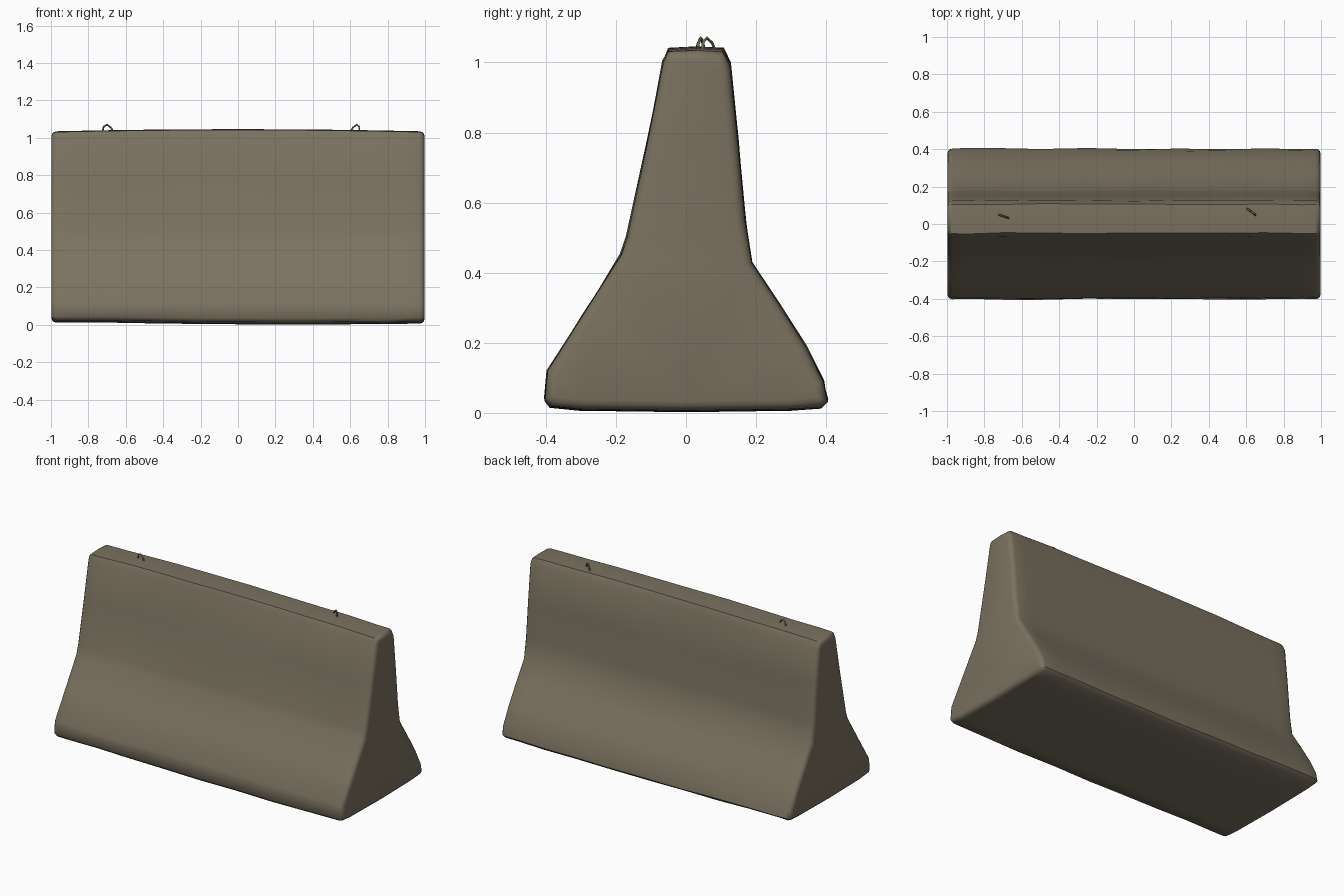
import bpy, bmesh, random
from mathutils import Vector

if "Cube" in bpy.data.objects:
    bpy.data.objects.remove(bpy.data.objects["Cube"])

random.seed(4)

concrete = bpy.data.materials.new("weathered_concrete")
concrete.diffuse_color = (0.195, 0.167, 0.117, 1)
concrete.use_nodes = True
concrete.node_tree.nodes["Principled BSDF"].inputs["Base Color"].default_value = concrete.diffuse_color

# Cross-section of the barrier (y, z): wide foot, sloped shoulder, narrow top
profile = [(-0.30, 0.012), (-0.385, 0.02), (-0.403, 0.04), (-0.395, 0.12),
           (-0.29, 0.285), (-0.185, 0.45), (-0.168, 0.50), (-0.11, 0.77),
           (-0.064, 1.0), (-0.05, 1.03), (0.03, 1.034), (0.105, 1.03),
           (0.125, 0.99), (0.148, 0.77), (0.168, 0.55), (0.187, 0.43),
           (0.265, 0.31), (0.34, 0.19), (0.392, 0.09), (0.403, 0.035),
           (0.385, 0.018), (0.30, 0.012), (0.0, 0.008)]
stations = [-0.998, -0.9, -0.7, -0.5, -0.25, 0, 0.25, 0.5, 0.7, 0.9, 0.998]


# Barrier body: lofted sections with slight wear, rounded end rims
def build_body():
    bm = bmesh.new()
    rings = []
    for x in stations:
        ring = []
        for y, z in profile:
            wear = 0.004 if abs(x) < 0.95 else 0.0
            dy = random.uniform(-wear, wear)
            if z > 0.9:
                dz = 0.012 * (1 - x * x)
            elif z < 0.05:
                dz = 0.004 - 0.010 * max(0, 1 - (x - 0.3) ** 2)
            else:
                dz = random.uniform(-wear, wear)
            ring.append(bm.verts.new((x, y + dy, max(0, z + dz))))
        rings.append(ring)
    n = len(profile)
    for a, b in zip(rings, rings[1:]):
        for i in range(n):
            j = (i + 1) % n
            bm.faces.new((a[i], a[j], b[j], b[i]))
    caps = [bm.faces.new(rings[0]), bm.faces.new(rings[-1])]
    bmesh.ops.recalc_face_normals(bm, faces=bm.faces[:])
    rim = [e for f in caps for e in f.edges]
    bmesh.ops.bevel(bm, geom=rim, offset=0.028, segments=3, profile=0.5,
                    affect='EDGES', clamp_overlap=True)
    bmesh.ops.triangulate(bm, faces=[f for f in bm.faces if len(f.verts) > 4])
    me = bpy.data.meshes.new("barrier_body")
    bm.to_mesh(me)
    bm.free()
    me.materials.append(concrete)
    ob = bpy.data.objects.new("barrier_body", me)
    bpy.context.collection.objects.link(ob)
    bpy.context.view_layer.objects.active = ob
    ob.select_set(True)
    bpy.ops.object.shade_smooth_by_angle(angle=0.8)


# Bent lifting hooks of thin bar on the top
def build_hook(name, points):
    cu = bpy.data.curves.new(name, 'CURVE')
    cu.dimensions = '3D'
    cu.bevel_depth = 0.005
    cu.bevel_resolution = 0
    cu.use_fill_caps = True
    sp = cu.splines.new('POLY')
    sp.points.add(len(points) - 1)
    for p, co in zip(sp.points, points):
        p.co = (*co, 1)
    cu.materials.append(concrete)
    ob = bpy.data.objects.new(name, cu)
    bpy.context.collection.objects.link(ob)


build_body()
build_hook("left_lifting_hook", [(-0.725, 0.05, 1.03), (-0.718, 0.048, 1.06),
                                 (-0.70, 0.042, 1.07), (-0.68, 0.035, 1.055),
                                 (-0.665, 0.03, 1.03)])
build_hook("right_lifting_hook", [(0.60, 0.085, 1.03), (0.615, 0.075, 1.055),
                                  (0.635, 0.06, 1.07), (0.648, 0.05, 1.06),
                                  (0.65, 0.045, 1.03)])
